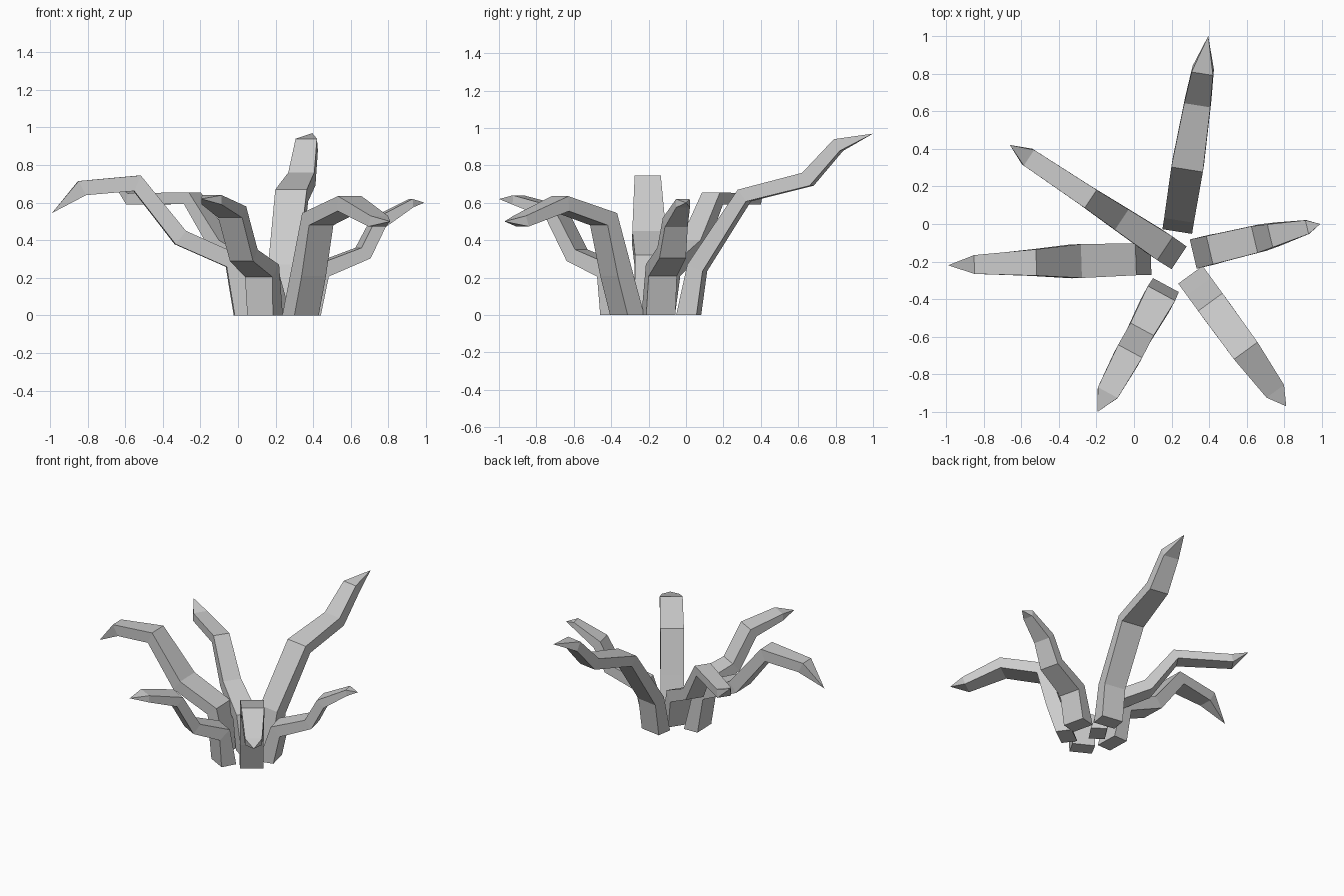
import bpy, bmesh
from mathutils import Vector

cube = bpy.data.objects.get("Cube")
if cube:
    bpy.data.objects.remove(cube)

GREY = (0.6, 0.6, 0.6, 1)
mat = bpy.data.materials.new("light_grey")
mat.use_nodes = True
mat.diffuse_color = GREY
mat.node_tree.nodes["Principled BSDF"].inputs["Base Color"].default_value = GREY


def tentacle(name, base, tip, profile, widths, depths):
    """Four-sided tapering arm. profile: upper edge as (reach, height), last point is the tip."""
    start = Vector((*base, 0))
    heading = (Vector((*tip, 0)) - start).normalized()
    side = Vector((-heading.y, heading.x, 0))
    path = [Vector(p) for p in [(0, 0)] + profile]
    bm = bmesh.new()

    def vert(p, offset):
        return bm.verts.new(start + heading * p.x + side * offset + Vector((0, 0, p.y)))

    # one ring per joint, mitred between its two neighbouring segments
    rings = []
    for i, p in enumerate(path[:-1]):
        tangent = (path[i + 1] - p).normalized()
        if i:
            tangent = (tangent + (p - path[i - 1]).normalized()).normalized()
        under = Vector((tangent.y, -tangent.x)) if i else Vector((1, 0))
        low = p + under * depths[i]
        w = widths[i] / 2
        rings.append([vert(p, w), vert(p, -w), vert(low, -w), vert(low, w)])

    # skin, base cap and pointed end
    point = vert(path[-1], 0)
    bm.faces.new(rings[0])
    for k in range(4):
        n = (k + 1) % 4
        for a, b in zip(rings, rings[1:]):
            bm.faces.new((a[k], a[n], b[n], b[k]))
        bm.faces.new((rings[-1][k], rings[-1][n], point))
    bmesh.ops.recalc_face_normals(bm, faces=bm.faces)

    mesh = bpy.data.meshes.new(name)
    bm.to_mesh(mesh)
    bm.free()
    mesh.materials.append(mat)
    bpy.context.collection.objects.link(bpy.data.objects.new(name, mesh))


tentacle("back_tentacle", (.23, -.04), (.395, 1),
         [(.06, .27), (.334, .67), (.68, .76), (.85, .94), (1.053, .97)],
         (.16, .16, .17, .14, .115), (.11, .09, .077, .08, .07))
tentacle("left_tentacle", (.315, -.16), (.99, 0),
         [(.09, .27), (.335, .36), (.42, .52), (.622, .62), (.694, .6)],
         (.16, .155, .145, .125, .075), (.11, .09, .075, .07, .045))
tentacle("back_right_tentacle", (.24, -.18), (-.66, .42),
         [(.09, .27), (.367, .4), (.565, .655), (.96, .65), (1.082, .7)],
         (.145, .15, .13, .115, .1), (.11, .09, .08, .07, .06))
tentacle("right_tentacle", (.09, -.185), (-.99, -.22),
         [(.08, .32), (.37, .45), (.61, .745), (.94, .715), (1.08, .545)],
         (.17, .17, .18, .14, .1), (.11, .095, .09, .09, .085))
tentacle("front_left_tentacle", (.3, -.27), (.81, -.97),
         [(.08, .24), (.18, .545), (.5, .635), (.767, .53), (.866, .5)],
         (.16, .16, .16, .155, .115), (.11, .1, .09, .08, .06))
tentacle("front_right_tentacle", (.17, -.325), (-.195, -1),
         [(.05, .27), (.267, .35), (.4, .58), (.65, .64), (.767, .62)],
         (.155, .165, .14, .145, .12), (.11, .1, .08, .075, .05))
